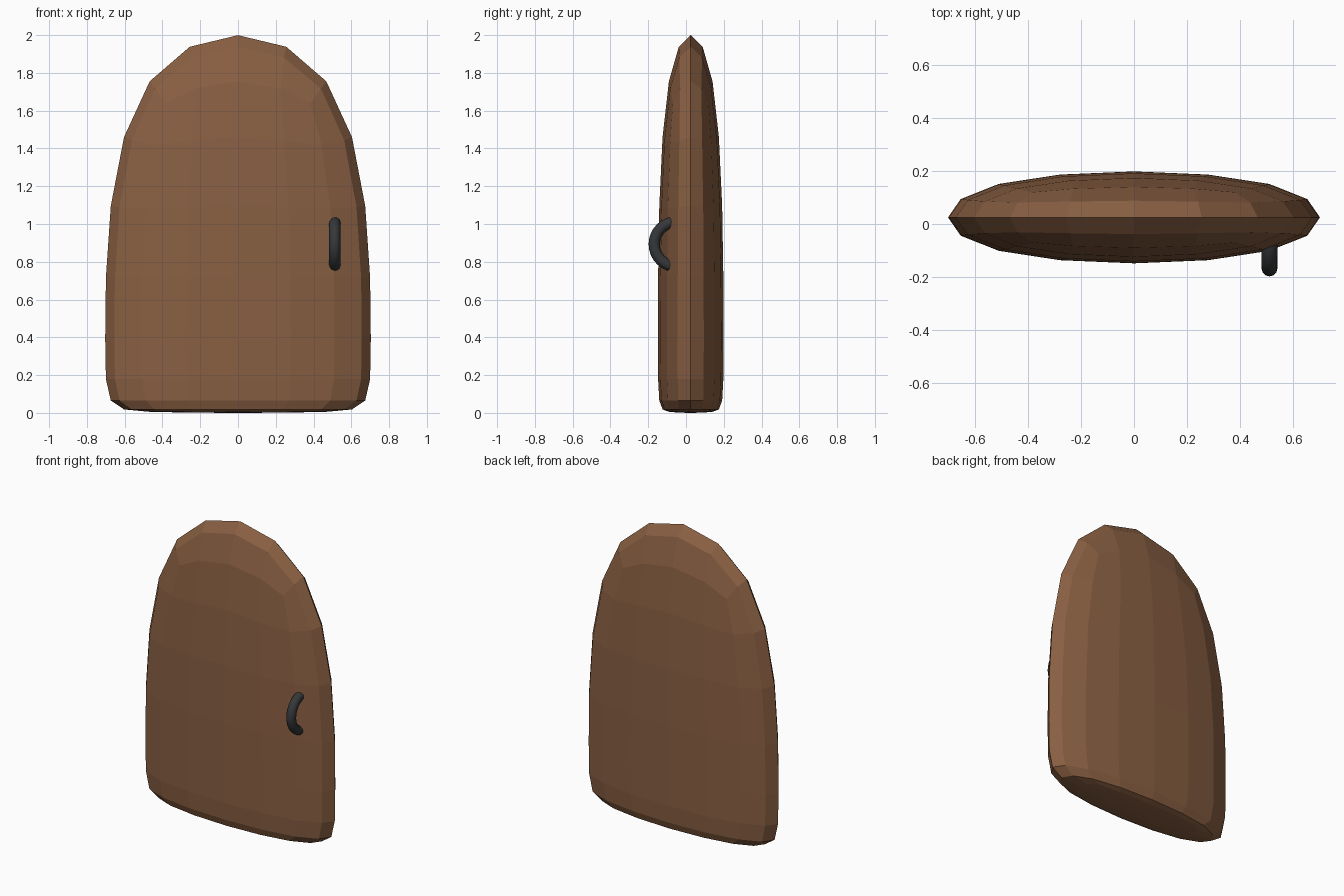
import bpy, math

if "Cube" in bpy.data.objects:
    bpy.data.objects.remove(bpy.data.objects["Cube"])


def material(name, rgb):
    m = bpy.data.materials.new(name)
    m.diffuse_color = (*rgb, 1.0)
    m.use_nodes = True
    m.node_tree.nodes["Principled BSDF"].inputs["Base Color"].default_value = m.diffuse_color
    return m


def link(name, data, mat):
    obj = bpy.data.objects.new(name, data)
    bpy.context.collection.objects.link(obj)
    data.materials.append(mat)
    return obj


wood = material("wood", (0.25, 0.115, 0.055))
iron = material("iron", (0.035, 0.038, 0.04))

# Door: a box cage with a support loop near the floor, rounded by subdivision
half_x, half_y, mid_y = 0.767, 0.1895, 0.025
levels = [-0.004, 0.046, 2.17]
corners = [(-1, -1), (1, -1), (1, 1), (-1, 1)]
verts = [(half_x * sx, mid_y + half_y * sy, z) for z in levels for sx, sy in corners]
faces = [(3, 2, 1, 0), (8, 9, 10, 11)]
for k in (0, 4):
    for i in range(4):
        j = (i + 1) % 4
        faces.append((k + i, k + j, k + 4 + j, k + 4 + i))
mesh = bpy.data.meshes.new("door")
mesh.from_pydata(verts, [], faces)
door = link("door", mesh, wood)
sub = door.modifiers.new("round", 'SUBSURF')
sub.levels = sub.render_levels = 2
mesh.shade_flat()

# Handle: half ring of round bar, both ends sunk into the door front
curve = bpy.data.curves.new("handle", 'CURVE')
curve.dimensions = '3D'
curve.bevel_depth = 0.03
curve.bevel_resolution = 4
curve.use_fill_caps = True
steps, radius = 16, 0.118
path = curve.splines.new('POLY')
path.points.add(steps)
for i, p in enumerate(path.points):
    a = math.pi * i / steps
    p.co = (0.512, -0.05 - radius * math.sin(a), 0.893 + radius * math.cos(a), 1)
path.use_smooth = True
link("handle", curve, iron)
